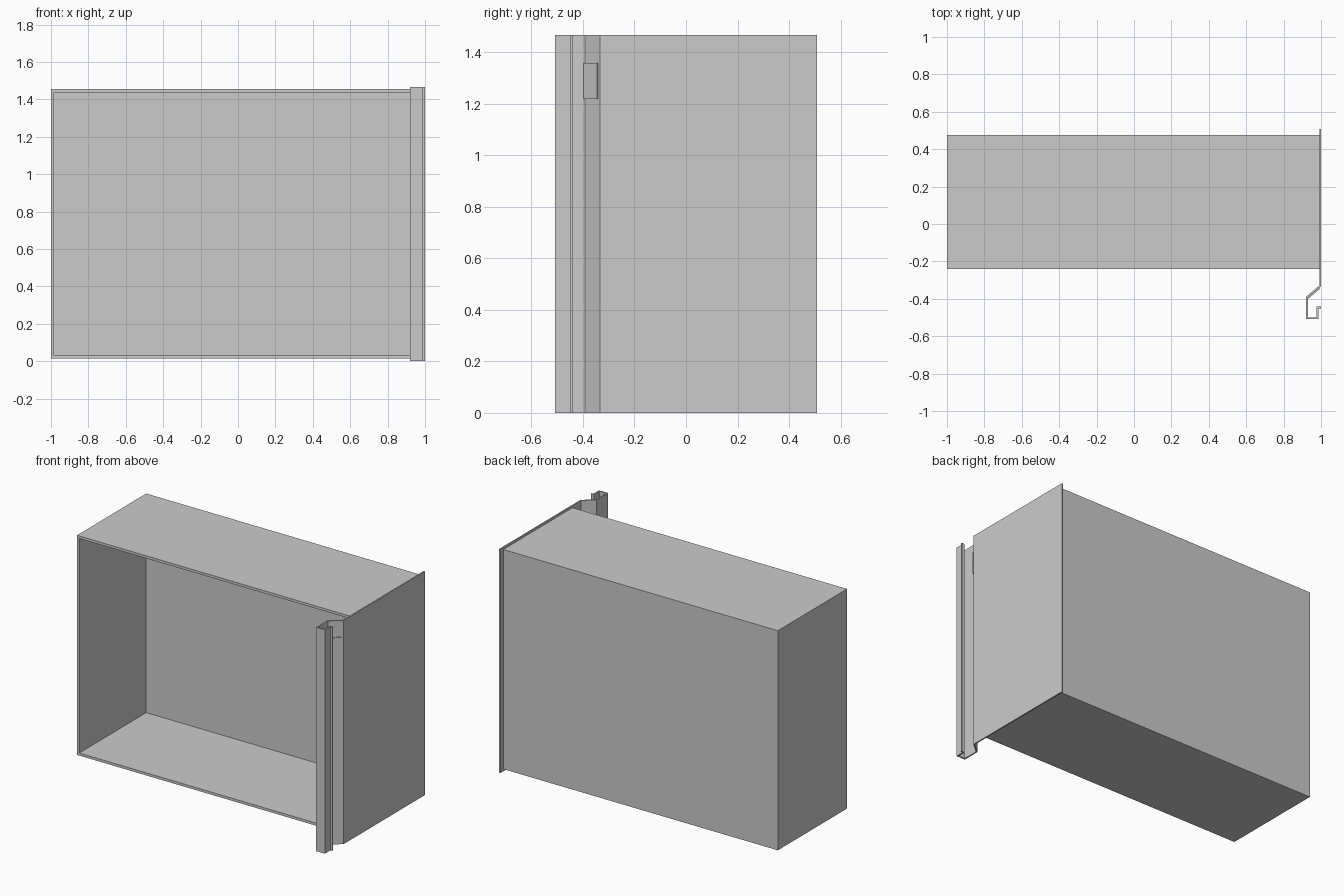
import bpy, bmesh
from mathutils import Vector

if "Cube" in bpy.data.objects:
    bpy.data.objects.remove(bpy.data.objects["Cube"])


def prism(name, pts, z0, z1):
    """Extrude a flat xy outline from z0 to z1."""
    bm = bmesh.new()
    face = bm.faces.new([bm.verts.new((p[0], p[1], z0)) for p in pts])
    ext = bmesh.ops.extrude_face_region(bm, geom=[face])
    for v in ext["geom"]:
        if isinstance(v, bmesh.types.BMVert):
            v.co.z = z1
    bmesh.ops.recalc_face_normals(bm, faces=bm.faces)
    mesh = bpy.data.meshes.new(name)
    bm.to_mesh(mesh)
    bm.free()
    obj = bpy.data.objects.new(name, mesh)
    bpy.context.collection.objects.link(obj)
    return obj


def sheet_outline(path, t):
    """Thicken a centre line into a closed outline with mitred corners."""
    p = [Vector(q) for q in path]
    left, right = [], []
    for i, q in enumerate(p):
        dirs = []
        if i > 0:
            dirs.append((q - p[i - 1]).normalized())
        if i < len(p) - 1:
            dirs.append((p[i + 1] - q).normalized())
        normals = [Vector((-d.y, d.x)) for d in dirs]
        m = sum(normals, Vector((0, 0))).normalized()
        off = m * (t / 2 / m.dot(normals[0]))
        left.append(q + off)
        right.append(q - off)
    return left + right[::-1]


# Open-fronted cabinet: block with its front face inset and pushed in
X0, X1, Y0, Y1, Z0, Z1, WALL = -1.0, 0.991, -0.24, 0.477, 0.014, 1.454, 0.024
box = prism("cabinet_box", [(X0, Y0), (X1, Y0), (X1, Y1), (X0, Y1)], Z0, Z1)
bm = bmesh.new()
bm.from_mesh(box.data)
front = min(bm.faces, key=lambda f: f.calc_center_median().y)
bmesh.ops.inset_region(bm, faces=[front], thickness=WALL)
inner = bmesh.ops.extrude_discrete_faces(bm, faces=[front])["faces"][0]
for v in inner.verts:
    v.co.y = Y1 - WALL
bmesh.ops.recalc_face_normals(bm, faces=bm.faces)
bm.to_mesh(box.data)
bm.free()

# Folded sheet side panel with the handle channel along its front edge
T = 0.009
path = [(0.9955, 0.508), (0.9955, -0.331), (0.9245, -0.391), (0.9245, -0.5035),
        (0.9815, -0.5035), (0.9815, -0.446), (1.0, -0.446)]
prism("folded_side_panel", sheet_outline(path, T), 0.0, 1.467)

# Small plate on the slanted part of the fold
a, b = Vector(path[2]), Vector(path[1])
d = (b - a).normalized()
n = Vector((d.y, -d.x))
s = a + d * 0.002 + n * (T / 2 + 0.003)
e = b - d * 0.010 + n * (T / 2 + 0.003)
prism("latch_plate", sheet_outline([s, e], 0.007), 1.218, 1.358)
